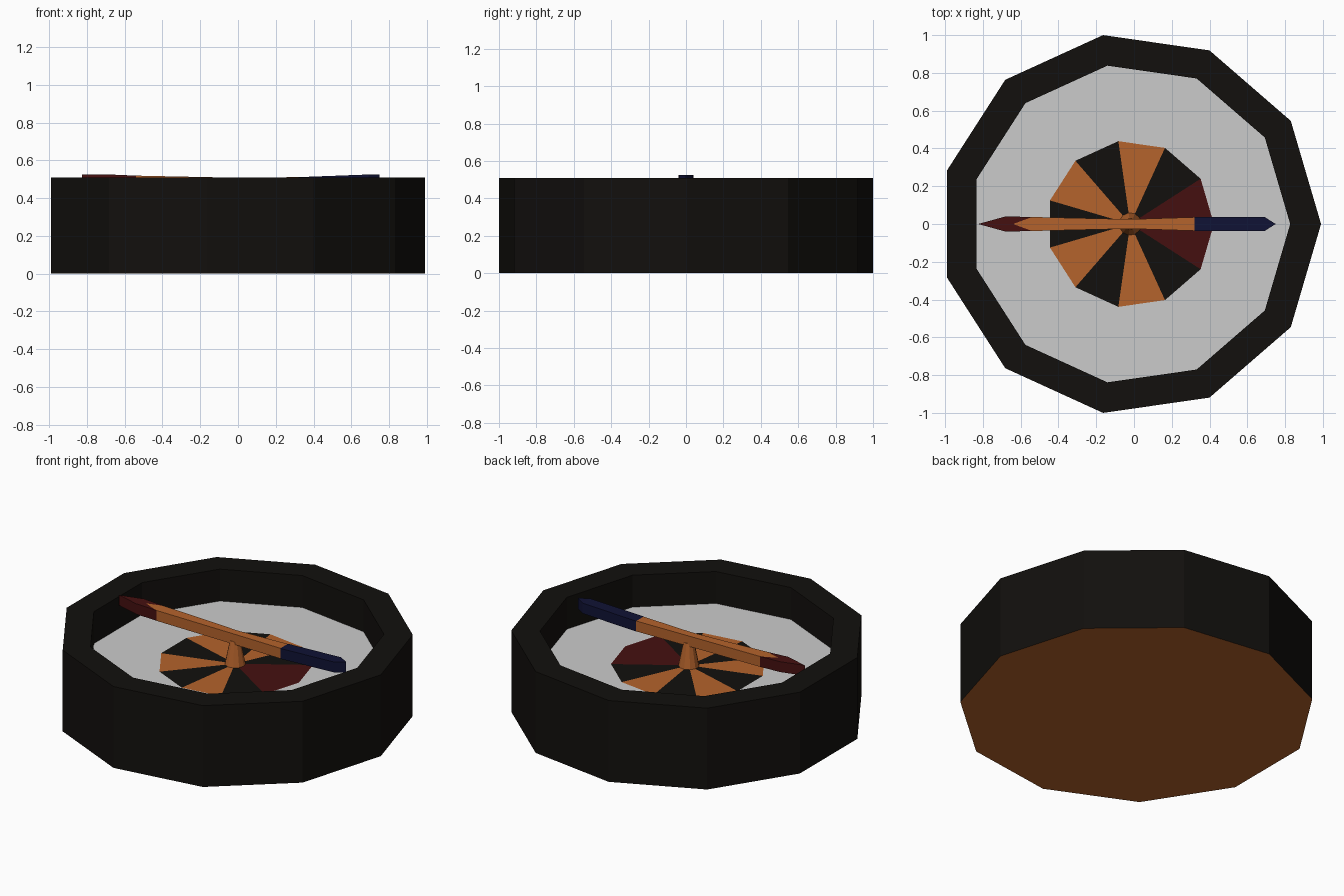
import bpy, bmesh
from math import sin, cos, tau

if "Cube" in bpy.data.objects:
    bpy.data.objects.remove(bpy.data.objects["Cube"])

N, CX = 11, -0.02          # sides and centre of the eleven-sided case
R_OUT, R_IN, R_HUB = 1.0103, 0.847, 0.443
Z_TOP, Z_FLOOR = 0.51, 0.31


def material(name, rgb):
    m = bpy.data.materials.new(name)
    m.diffuse_color = (*rgb, 1)
    m.use_nodes = True
    m.node_tree.nodes["Principled BSDF"].inputs["Base Color"].default_value = m.diffuse_color
    return m


BLACK = material("black", (0.006, 0.005, 0.004))
ORANGE = material("orange", (0.46, 0.125, 0.025))
RED = material("dark_red", (0.06, 0.005, 0.005))
BLUE = material("navy", (0.005, 0.006, 0.035))
WHITE = material("white", (0.8, 0.8, 0.8))


def make(name, bm, mats, normals=True):
    if normals:
        bmesh.ops.recalc_face_normals(bm, faces=bm.faces)
    me = bpy.data.meshes.new(name)
    bm.to_mesh(me)
    bm.free()
    for m in mats:
        me.materials.append(m)
    ob = bpy.data.objects.new(name, me)
    bpy.context.collection.objects.link(ob)
    return ob


def ring(bm, r, z, n=N, cx=CX):
    return [bm.verts.new((cx + r * cos(tau * i / n), r * sin(tau * i / n), z))
            for i in range(n)]


def bridge(bm, a, b, mat=0):
    n = len(a)
    for i in range(n):
        f = bm.faces.new((a[i], a[(i + 1) % n], b[(i + 1) % n], b[i]))
        f.material_index = mat


# case: wall, rim, inner wall, white dial, coloured sectors and base
bm = bmesh.new()
base = ring(bm, R_OUT, 0)
rim_out = ring(bm, R_OUT, Z_TOP)
rim_in = ring(bm, R_IN, Z_TOP)
floor = ring(bm, R_IN, Z_FLOOR)
hub = ring(bm, R_HUB, Z_FLOOR)
bridge(bm, base, rim_out)
bridge(bm, rim_out, rim_in)
bridge(bm, rim_in, floor)
bridge(bm, floor, hub, 1)
bm.faces.new(base).material_index = 2
centre = bm.verts.new((CX, 0, Z_FLOOR))
for i in range(N):
    f = bm.faces.new((hub[i], hub[(i + 1) % N], centre))
    f.material_index = 3 if i in (0, N - 1) else (0 if i % 2 else 2)
make("case_and_dial", bm, [BLACK, WHITE, ORANGE, RED])

# spindle carrying the needle
bm = bmesh.new()
low = ring(bm, 0.06, Z_FLOOR)
top = ring(bm, 0.03, 0.46)
bridge(bm, low, top)
bm.faces.new(top)
make("spindle", bm, [ORANGE])


# needle pieces: mirrored outlines of (x, half width, top z)
def needle_piece(name, half, mat, bottom=0.445):
    other = [(x, -y, z) for x, y, z in reversed(half) if y > 0]
    pts = half + other
    bm = bmesh.new()
    up = [bm.verts.new(p) for p in pts]
    dn = [bm.verts.new((x, y, bottom + (z - Z_TOP))) for x, y, z in pts]
    bridge(bm, dn, up)
    caps = [bm.faces.new(up), bm.faces.new(dn[::-1])]
    bmesh.ops.triangulate(bm, faces=caps)
    make(name, bm, [mat])


needle_piece("needle_head",
             [(-0.825, 0, 0.525), (-0.68, 0.04, 0.525), (-0.54, 0.037, 0.519),
              (-0.64, 0, 0.523)], RED)
needle_piece("needle_shaft",
             [(-0.64, 0, 0.523), (-0.54, 0.037, 0.519), (CX, 0.025, 0.508),
              (0.32, 0.036, 0.511)], ORANGE)
needle_piece("needle_tail",
             [(0.32, 0.038, 0.511), (0.69, 0.038, 0.525), (0.75, 0, 0.526)], BLUE)
